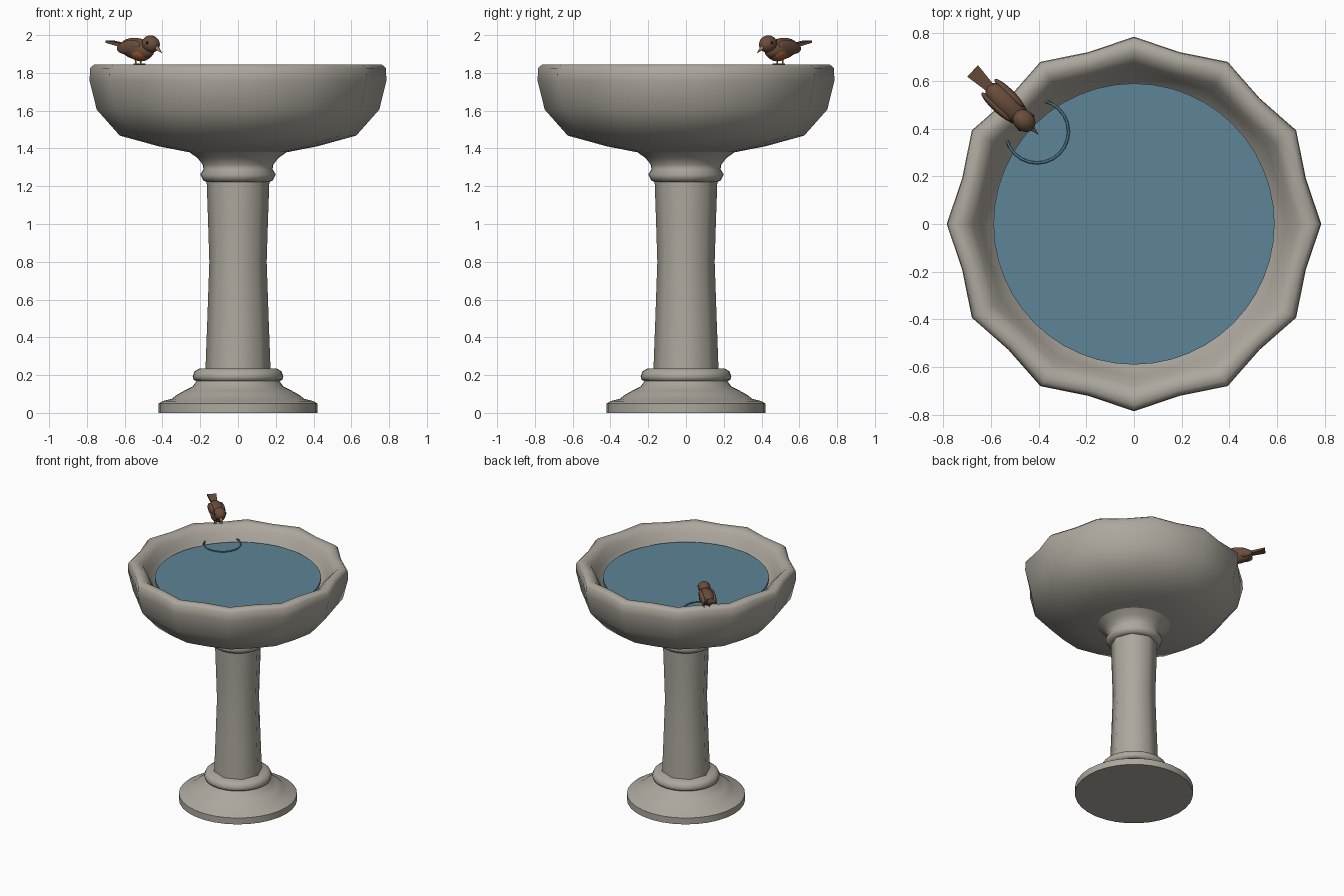
import bpy, bmesh, math
from mathutils import Matrix, Vector

if "Cube" in bpy.data.objects:
    bpy.data.objects.remove(bpy.data.objects["Cube"])


def material(name, rgb):
    m = bpy.data.materials.new(name)
    m.diffuse_color = (*rgb, 1)
    m.use_nodes = True
    m.node_tree.nodes["Principled BSDF"].inputs["Base Color"].default_value = m.diffuse_color
    return m


STONE = material("stone", (0.42, 0.39, 0.34))
WATER = material("water", (0.11, 0.23, 0.31))
RIPPLE = material("ripple", (0.07, 0.17, 0.23))
BROWN = material("brown", (0.14, 0.075, 0.045))
ORANGE = material("orange", (0.32, 0.09, 0.03))
HORN = material("horn", (0.35, 0.24, 0.12))
BLACK = material("black", (0.01, 0.01, 0.01))


def finish(bm, name, mat, angle=40, xf=None):
    bmesh.ops.recalc_face_normals(bm, faces=bm.faces)
    if xf:
        bm.transform(xf)
    me = bpy.data.meshes.new(name)
    bm.to_mesh(me)
    bm.free()
    me.materials.append(mat)
    ob = bpy.data.objects.new(name, me)
    bpy.context.collection.objects.link(ob)
    bpy.ops.object.select_all(action='DESELECT')
    ob.select_set(True)
    bpy.context.view_layer.objects.active = ob
    bpy.ops.object.shade_smooth_by_angle(angle=math.radians(angle))
    return ob


def lathe(name, profile, mat, segs=32, lobes=0, angle=40):
    """Spin (radius, z, lobe amount) points; ends are capped."""
    bm = bmesh.new()
    rings = []
    for r, z, amp in profile:
        ring = []
        for i in range(segs):
            a = math.tau * i / segs
            rr = r * (1 + amp * math.cos(lobes * a))
            ring.append(bm.verts.new((rr * math.cos(a), rr * math.sin(a), z)))
        rings.append(ring)
    for lo, hi in zip(rings, rings[1:]):
        for i in range(segs):
            j = (i + 1) % segs
            bm.faces.new((lo[i], lo[j], hi[j], hi[i]))
    bm.faces.new(rings[0])
    bm.faces.new(rings[-1])
    return finish(bm, name, mat, angle)


# stepped round base and its ring
lathe("base", [(.42, 0, 0), (.42, .05, 0), (.40, .062, 0), (.35, .075, 0),
               (.325, .095, 0), (.28, .12, 0), (.24, .14, 0), (.215, .175, 0)], STONE)
lathe("base_ring", [(.215, .165, 0), (.235, .175, 0), (.24, .195, 0),
                    (.23, .22, 0), (.205, .235, 0)], STONE, angle=60)
# fluted column
lathe("column", [(.166, .22, .04), (.156, .5, .04), (.146, .8, .04),
                 (.152, 1.0, .04), (.16, 1.24, .04)], STONE, segs=16, lobes=8, angle=60)
# flared neck under the bowl
lathe("neck", [(.165, 1.222, 0), (.185, 1.232, 0), (.2, 1.262, 0), (.183, 1.29, 0),
               (.187, 1.315, 0), (.215, 1.35, 0), (.265, 1.385, 0)], STONE, angle=60)
# scalloped bowl, outside then over the rim and inside
lathe("bowl", [(.26, 1.38, 0), (.42, 1.412, .005), (.62, 1.468, .01), (.735, 1.606, .018),
               (.766, 1.76, .026), (.763, 1.825, .026), (.742, 1.845, .026),
               (.70, 1.842, .025), (.665, 1.81, .022), (.635, 1.75, .012),
               (.595, 1.69, .005), (.45, 1.56, 0), (.2, 1.50, 0)],
      STONE, segs=24, lobes=12, angle=70)
# water disc
lathe("water", [(.59, 1.725, 0), (.59, 1.745, 0)], WATER, segs=48)

# ripple ring on the water
bpy.ops.mesh.primitive_torus_add(location=(-.407, .388, 1.747), major_radius=.132,
                                 minor_radius=.006, major_segments=24, minor_segments=6)
ring = bpy.context.object
ring.name = "ripple"
ring.data.materials.append(RIPPLE)
bpy.ops.object.shade_smooth()

# bird space: +x is the heading, origin on the rim under the bird
BIRD = Matrix.Translation((-.53, .50, 1.845)) @ Matrix.Rotation(math.radians(-44), 4, 'Z')


def blob(name, loc, size, mat, pitch=0):
    bm = bmesh.new()
    bmesh.ops.create_uvsphere(bm, u_segments=20, v_segments=12, radius=1)
    xf = (BIRD @ Matrix.Translation(loc) @ Matrix.Rotation(math.radians(pitch), 4, 'Y')
          @ Matrix.Diagonal((*size, 1)))
    return finish(bm, name, mat, 60, xf)


def rod(name, a, b, r1, r2, mat, segs=8):
    a, b = Vector(a), Vector(b)
    bm = bmesh.new()
    bmesh.ops.create_cone(bm, cap_ends=True, segments=segs, radius1=r1, radius2=r2,
                          depth=(b - a).length)
    xf = (BIRD @ Matrix.Translation((a + b) / 2)
          @ (b - a).to_track_quat('Z', 'Y').to_matrix().to_4x4())
    return finish(bm, name, mat, 50, xf)


blob("bird_body", (-.005, 0, .082), (.115, .055, .057), BROWN, 8)
blob("bird_breast", (.022, 0, .062), (.065, .052, .046), ORANGE)
blob("bird_head", (.095, 0, .108), (.052, .044, .045), BROWN, 15)
rod("bird_beak", (.138, 0, .088), (.178, 0, .06), .012, .001, HORN)

# tapered tail fanning backward
bm = bmesh.new()
bmesh.ops.create_cube(bm, size=1)
for v in bm.verts:
    tip = v.co.x < 0
    v.co = Vector((-.205 if tip else -.075,
                   v.co.y * (.066 if tip else .034),
                   (.12 if tip else .095) + v.co.z * (.012 if tip else .024)))
finish(bm, "bird_tail", BROWN, 30, BIRD)

# mirrored eyes, wings, legs and toes
for s, side in ((1, "left"), (-1, "right")):
    blob(f"bird_eye_{side}", (.108, s * .040, .114), (.007, .006, .007), BLACK)
    blob(f"bird_wing_{side}", (-.03, s * .040, .092), (.085, .018, .036), BROWN, -8)
    rod(f"bird_leg_{side}", (.004, s * .02, 0), (0, s * .02, .035), .004, .004, HORN, 6)
    for k, (dx, dy) in enumerate(((.024, .01), (.026, 0), (.024, -.01), (-.016, 0))):
        rod(f"bird_toe_{side}_{k}", (.004, s * .02, .003), (.004 + dx, s * .02 + dy, .002),
            .003, .002, HORN, 6)
